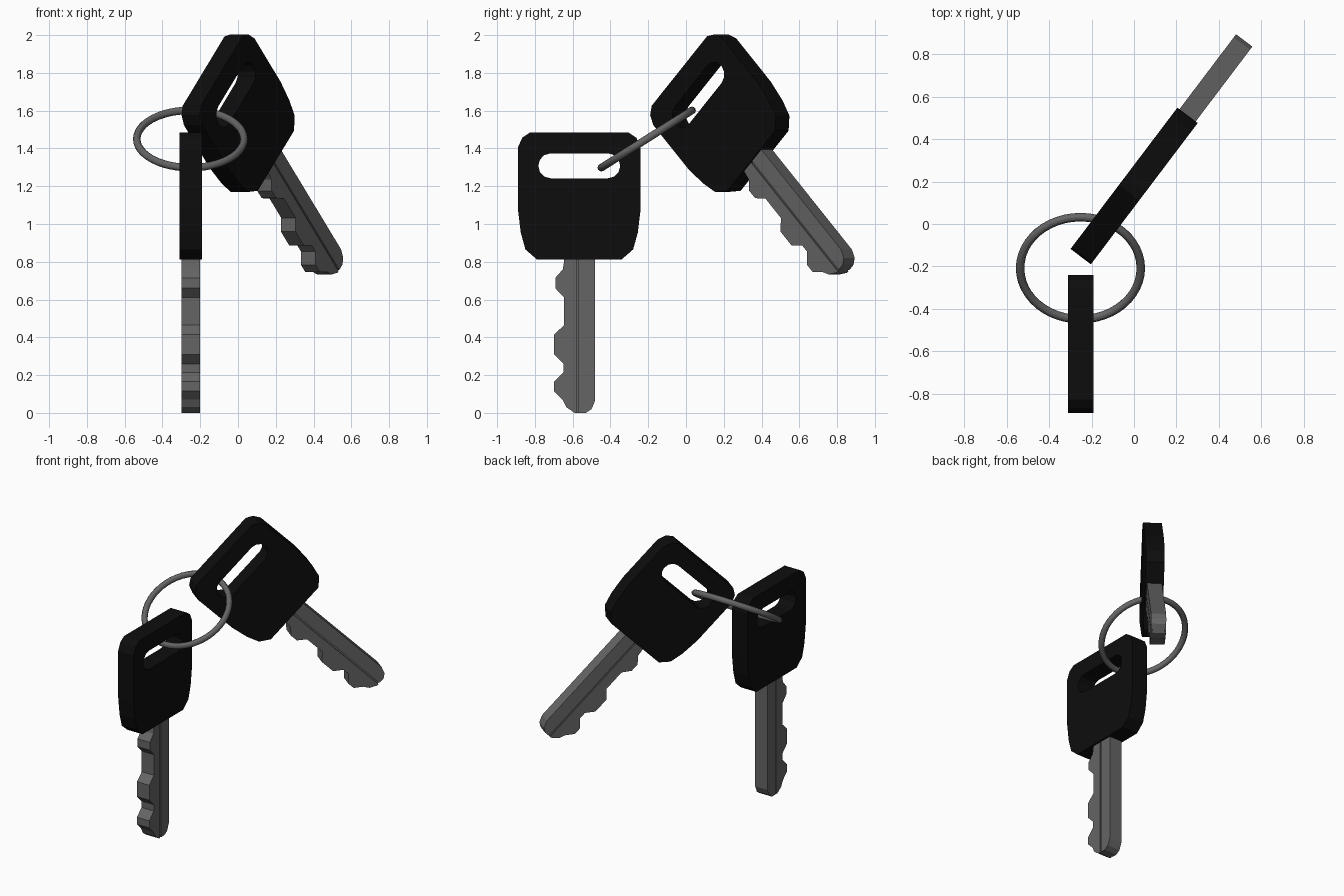
import bpy, math
from mathutils import Matrix, Vector

if "Cube" in bpy.data.objects:
    bpy.data.objects.remove(bpy.data.objects["Cube"])


def material(name, v):
    m = bpy.data.materials.new(name)
    m.diffuse_color = (v, v, v, 1)
    m.use_nodes = True
    m.node_tree.nodes["Principled BSDF"].inputs["Base Color"].default_value = m.diffuse_color
    return m


BLACK = material("black_plastic", 0.004)
STEEL = material("dark_steel", 0.13)
# profile plane (X, Y) -> key plane (y, z), extrusion along x
UPRIGHT = Matrix(((0, 0, 1, 0), (1, 0, 0, 0), (0, 1, 0, 0), (0, 0, 0, 1)))


def plate(name, loops, thickness, matrix, mat):
    """Flat extruded plate; loops after the first become holes or islands."""
    cu = bpy.data.curves.new(name, 'CURVE')
    cu.dimensions = '2D'
    cu.fill_mode = 'BOTH'
    cu.extrude = thickness / 2
    for pts in loops:
        sp = cu.splines.new('POLY')
        sp.points.add(len(pts) - 1)
        for p, (x, y) in zip(sp.points, pts):
            p.co = (x, y, 0, 1)
        sp.use_cyclic_u = True
    tmp = bpy.data.objects.new(name + "_curve", cu)
    bpy.context.collection.objects.link(tmp)
    dg = bpy.context.evaluated_depsgraph_get()
    me = bpy.data.meshes.new_from_object(tmp.evaluated_get(dg))
    bpy.data.objects.remove(tmp)
    me.transform(matrix @ UPRIGHT)
    me.materials.clear()
    me.materials.append(mat)
    for p in me.polygons:
        p.use_smooth = False
    ob = bpy.data.objects.new(name, me)
    bpy.context.collection.objects.link(ob)
    return ob


# Head outline (half, mirrored) around its own centre
half = [(0.225, -0.337), (0.285, -0.285), (0.31, -0.195), (0.325, -0.07),
        (0.325, 0.255), (0.302, 0.307), (0.26, 0.335)]
head = half + [(-x, y) for x, y in reversed(half)]

# Rounded slot through the head
slot = []
for cx, start in ((0.152, -90), (-0.152, 90)):
    for i in range(7):
        a = math.radians(start + 30 * i)
        slot.append((cx + 0.065 * math.cos(a), 0.158 + 0.066 * math.sin(a)))

# Blade: toothed half and plain half with a narrow groove between
GL, GR, TOP, TIP = -0.013, -0.003, -0.32, -1.15
toothed = [(GL, TOP), (-0.08, TOP), (-0.08, -0.345), (-0.087, -0.39),
           (-0.127, -0.435), (-0.127, -0.49), (-0.08, -0.54), (-0.08, -0.685),
           (-0.133, -0.735), (-0.133, -0.84), (-0.083, -0.89),
           (-0.083, -0.935), (-0.133, -0.985), (-0.133, -1.035),
           (-0.088, -1.08), (-0.068, -1.12), (-0.025, TIP), (GL, TIP)]
plain = [(GR, TIP), (0.035, TIP), (0.065, -1.13), (0.084, -1.085),
         (0.084, TOP), (GR, TOP)]
core = [(GL, TIP), (GR, TIP), (GR, TOP), (GL, TOP)]


def key(prefix, matrix):
    plate(prefix + "_head", [head, slot], 0.12, matrix, BLACK)
    plate(prefix + "_blade_toothed_side", [toothed], 0.096, matrix, STEEL)
    plate(prefix + "_blade_plain_side", [plain], 0.096, matrix, STEEL)
    plate(prefix + "_blade_groove", [core], 0.076, matrix, STEEL)


# Hanging key and swung-out key
key("hanging_key", Matrix.Translation((-0.25, -0.565, 1.15)))
key("swung_key", Matrix.Translation((0.009, 0.19, 1.573))
    @ Matrix.Rotation(math.radians(-37.1), 4, 'Z')
    @ Matrix.Rotation(math.radians(45), 4, 'X'))

# Ring linking both slots
bpy.ops.mesh.primitive_torus_add(
    location=(-0.252, -0.208, 1.45), rotation=(math.radians(32.3), 0, 0),
    major_radius=0.284, minor_radius=0.02, major_segments=48, minor_segments=12)
ring = bpy.context.object
ring.name = "key_ring"
ring.data.materials.append(STEEL)
bpy.ops.object.shade_smooth_by_angle()
